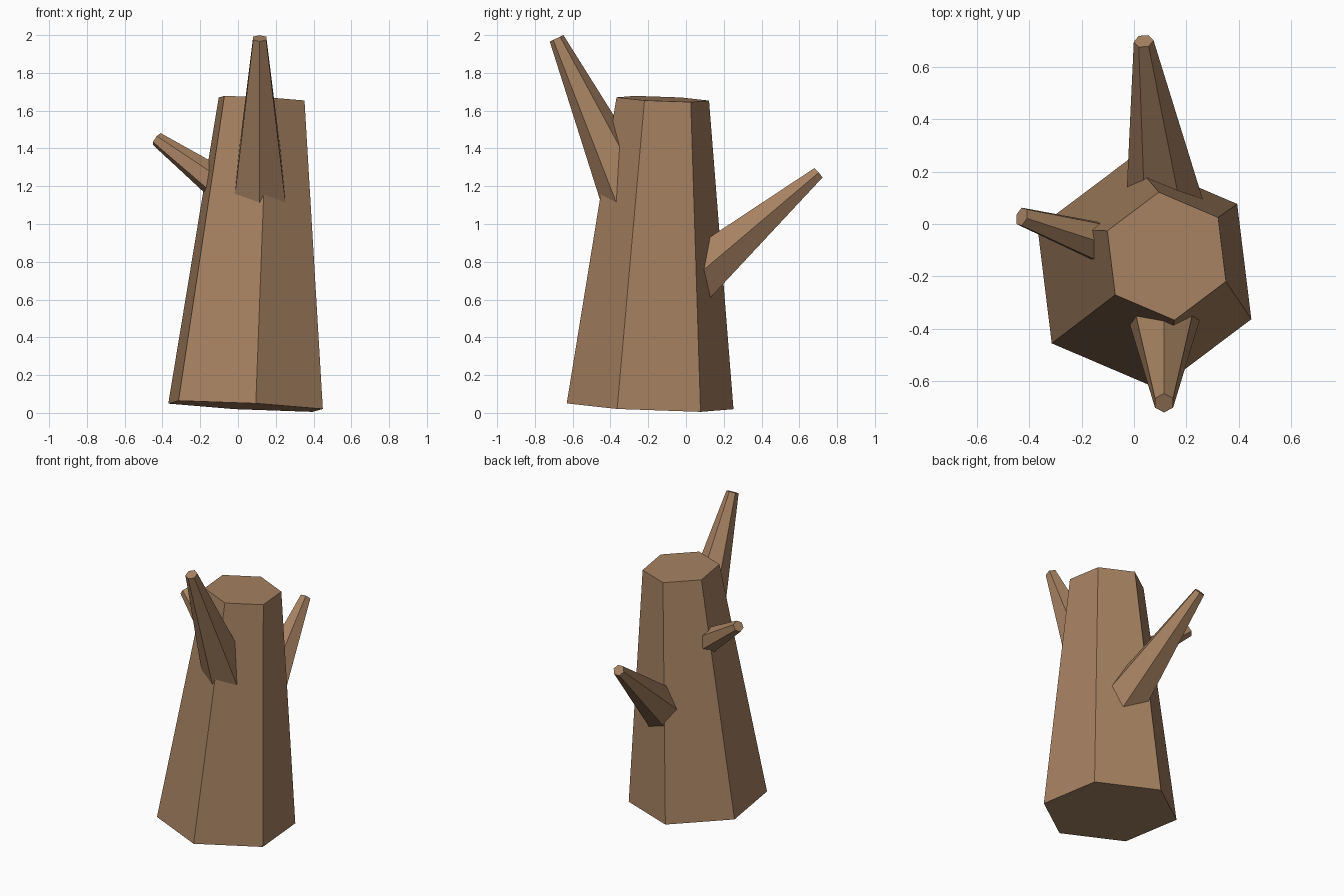
import bpy, math
from mathutils import Vector

if "Cube" in bpy.data.objects:
    bpy.data.objects.remove(bpy.data.objects["Cube"])

bark = bpy.data.materials.new("bark")
bark.diffuse_color = (0.38, 0.22, 0.12, 1)
bark.use_nodes = True
bark.node_tree.nodes["Principled BSDF"].inputs["Base Color"].default_value = bark.diffuse_color


def tapered(name, start, end, r_start, r_end, corner, sides=6):
    """Capped tapered prism; 'corner' is the direction its first edge faces."""
    a, b = Vector(start), Vector(end)
    axis = (b - a).normalized()
    c = Vector(corner)
    u = (c - axis * c.dot(axis)).normalized()
    v = axis.cross(u)
    verts = []
    for centre, r in ((a, r_start), (b, r_end)):
        for i in range(sides):
            t = math.tau * i / sides
            verts.append(centre + r * (math.cos(t) * u + math.sin(t) * v))
    faces = [(i, (i + 1) % sides, sides + (i + 1) % sides, sides + i)
             for i in range(sides)]
    faces += [tuple(reversed(range(sides))), tuple(range(sides, 2 * sides))]
    mesh = bpy.data.meshes.new(name)
    mesh.from_pydata(verts, [], faces)
    mesh.materials.append(bark)
    obj = bpy.data.objects.new(name, mesh)
    bpy.context.collection.objects.link(obj)
    return obj


def branch(name, tip, inward, length, r_tip, growth, corner):
    """Tapered branch running from inside the trunk out to its tip."""
    base = Vector(tip) + Vector(inward).normalized() * length
    return tapered(name, base, tip, r_tip + growth * length, r_tip, corner)


# Leaning trunk
turn = math.radians(-23)
tapered("trunk", (0.04, -0.19, 0.035), (0.125, -0.123, 1.662), 0.445, 0.247,
        (math.cos(turn), math.sin(turn), 0))

# Broken branches
branch("front_branch", (0.115, -0.685, 1.983), (0, 0.42, -0.907),
       1.0, 0.04, 0.127, (0, 0, 1))
branch("back_branch", (0.037, 0.70, 1.27), (0.098, -0.76, -0.643),
       0.92, 0.038, 0.135, (1, 0, 0))
branch("left_branch", (-0.43, 0.028, 1.45), (0.782, -0.253, -0.569),
       0.5, 0.038, 0.118, (0, 0, 1))
